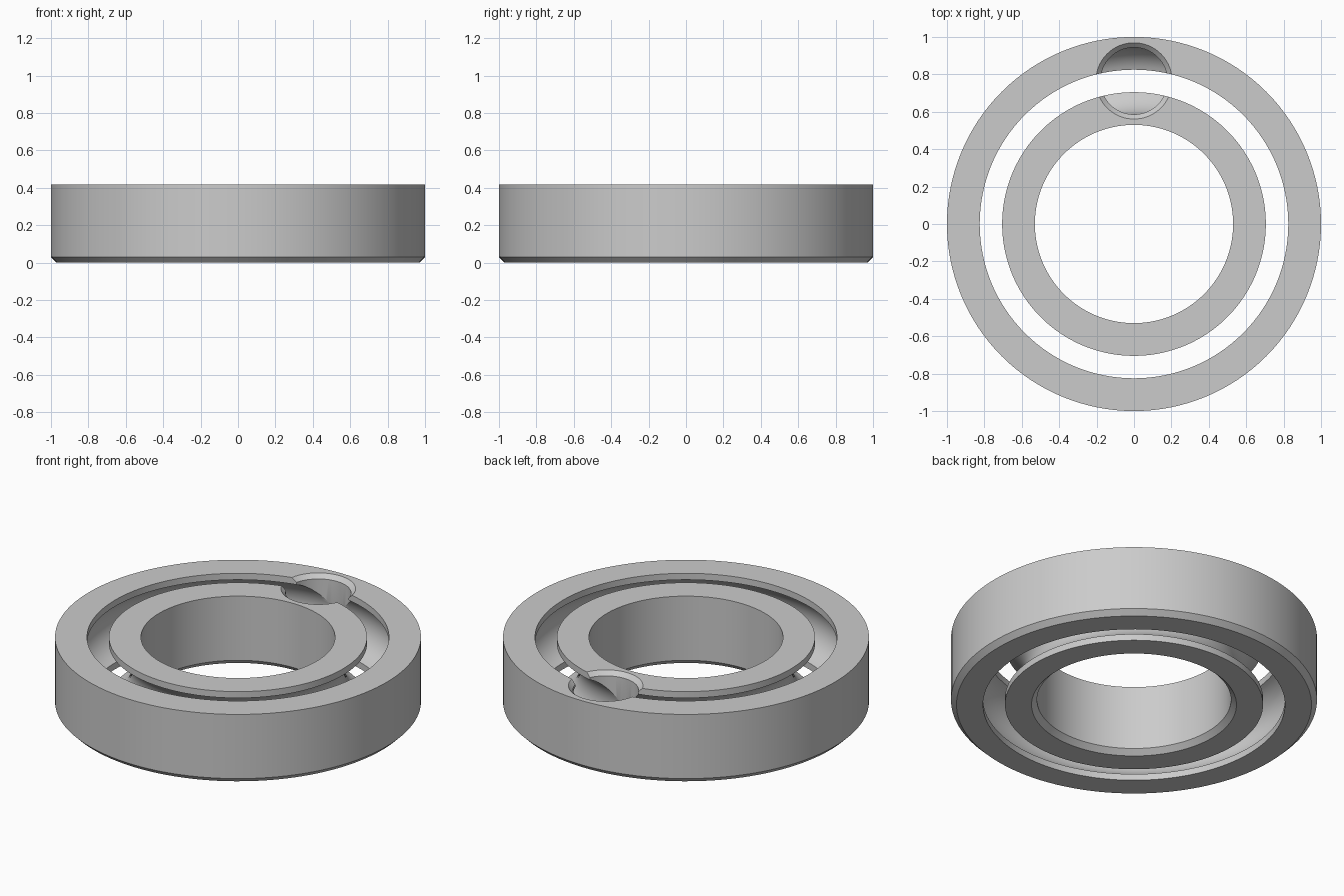
import bpy
import bmesh
from math import sin, cos, asin, sqrt, tau, radians
from mathutils import Matrix, Vector

cube = bpy.data.objects.get("Cube")
if cube:
    bpy.data.objects.remove(cube, do_unlink=True)

HEIGHT = 0.417
MID = HEIGHT / 2
CHAMFER = 0.03
PITCH = 0.765        # radius of the ball track
GROOVE = 0.18        # radius of the groove section

steel = bpy.data.materials.new("steel_grey")
steel.use_nodes = True
grey = (0.6, 0.6, 0.6, 1)
steel.diffuse_color = grey
steel.node_tree.nodes["Principled BSDF"].inputs["Base Color"].default_value = grey


def revolve(name, profile, segments, centre=(0, 0, 0)):
    """Spin a closed (radius, z) profile round the z axis."""
    bm = bmesh.new()
    rings = []
    for i in range(segments):
        a = tau * i / segments
        rings.append([bm.verts.new((r * cos(a), r * sin(a), z)) for r, z in profile])
    n = len(profile)
    for i in range(segments):
        here, there = rings[i], rings[(i + 1) % segments]
        for j in range(n):
            k = (j + 1) % n
            bm.faces.new((here[j], there[j], there[k], here[k]))
    bmesh.ops.remove_doubles(bm, verts=bm.verts, dist=1e-5)
    bmesh.ops.recalc_face_normals(bm, faces=bm.faces)
    bmesh.ops.transform(bm, matrix=Matrix.Translation(Vector(centre)), verts=bm.verts)
    mesh = bpy.data.meshes.new(name)
    bm.to_mesh(mesh)
    bm.free()
    obj = bpy.data.objects.new(name, mesh)
    bpy.context.collection.objects.link(obj)
    mesh.materials.append(steel)
    return obj


def race_profile(plain, track, steps=24):
    """Race section: chamfered plain wall on one side, grooved wall on the other."""
    side = 1 if plain > track else -1
    half = asin(sqrt(GROOVE ** 2 - (track - PITCH) ** 2) / GROOVE)
    groove = []
    for i in range(steps + 1):
        a = half * (2 * i / steps - 1)
        groove.append((PITCH + side * GROOVE * cos(a), MID + GROOVE * sin(a)))
    return ([(plain, HEIGHT), (plain, CHAMFER), (plain - side * CHAMFER, 0), (track, 0)]
            + groove + [(track, HEIGHT)])


# Countersunk ball filling hole, opening from the top into the groove
hole = GROOVE - 0.001
lip = 0.025
cutter = revolve("filling_hole_cutter", [
    (0, MID), (hole, MID), (hole, HEIGHT - lip),
    (hole + 2 * lip, HEIGHT + lip), (0, HEIGHT + lip)], 64, (0, PITCH, 0))
cutter.hide_render = True

# Outer and inner races
for name, plain, track in (("outer_race", 1.0, 0.825), ("inner_race", 0.53, 0.705)):
    race = revolve(name, race_profile(plain, track), 128)
    cut = race.modifiers.new("filling_hole", 'BOOLEAN')
    cut.operation = 'DIFFERENCE'
    cut.solver = 'EXACT'
    cut.object = cutter
    bpy.ops.object.select_all(action='DESELECT')
    race.select_set(True)
    bpy.context.view_layer.objects.active = race
    bpy.ops.object.modifier_apply(modifier=cut.name)
    bpy.ops.object.shade_smooth_by_angle(angle=radians(25))

bpy.data.objects.remove(cutter, do_unlink=True)
